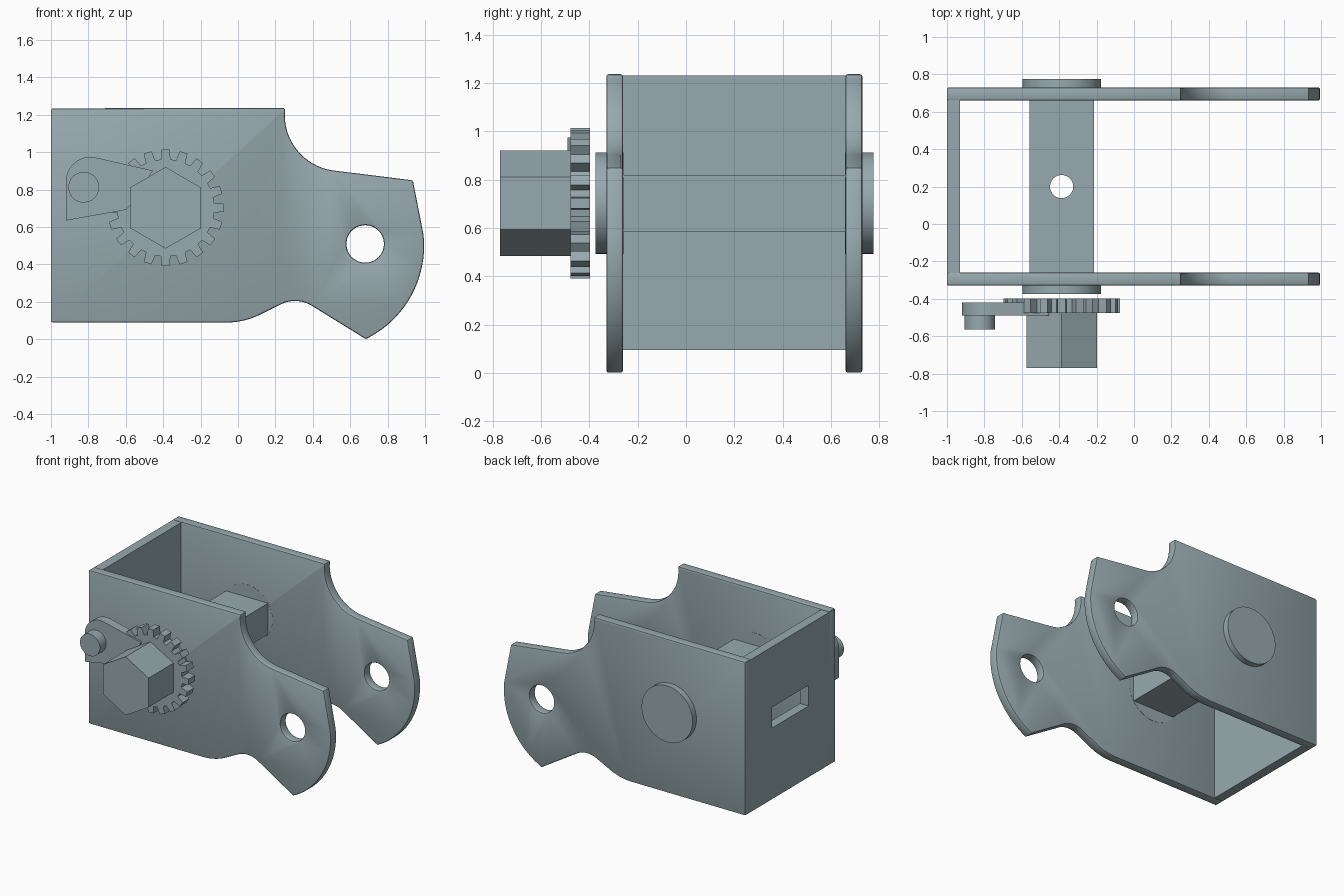
import bpy, bmesh
from math import sin, cos, radians, pi
from mathutils import Matrix

cube = bpy.data.objects.get("Cube")
if cube:
    bpy.data.objects.remove(cube, do_unlink=True)

steel = bpy.data.materials.new("grey_blue_steel")
steel.use_nodes = True
colour = (0.31, 0.40, 0.425, 1)
steel.diffuse_color = colour
steel.node_tree.nodes["Principled BSDF"].inputs["Base Color"].default_value = colour


def arc(cx, cz, r, start, end, n):
    """Points along an arc, angles in degrees."""
    angles = [radians(start + (end - start) * i / n) for i in range(n + 1)]
    return [(cx + r * cos(a), cz + r * sin(a)) for a in angles]


def circle(cx, cz, r, n=64, turn=0):
    return arc(cx, cz, r, turn, turn + 360, n)[:-1]


def rect(x0, x1, z0, z1):
    return [(x0, z0), (x1, z0), (x1, z1), (x0, z1)]


def prism(name, outline, y0, y1):
    """Extrude an x-z outline from y0 to y1."""
    bm = bmesh.new()
    face = bm.faces.new([bm.verts.new((x, y0, z)) for x, z in outline])
    out = bmesh.ops.extrude_face_region(bm, geom=[face])
    moved = [v for v in out["geom"] if isinstance(v, bmesh.types.BMVert)]
    bmesh.ops.translate(bm, verts=moved, vec=(0, y1 - y0, 0))
    bmesh.ops.recalc_face_normals(bm, faces=bm.faces)
    mesh = bpy.data.meshes.new(name)
    bm.to_mesh(mesh)
    bm.free()
    mesh.materials.append(steel)
    obj = bpy.data.objects.new(name, mesh)
    bpy.context.collection.objects.link(obj)
    return obj


def cut(obj, cutter):
    mod = obj.modifiers.new("cut", 'BOOLEAN')
    mod.operation = 'DIFFERENCE'
    mod.solver = 'EXACT'
    mod.object = cutter
    bpy.context.view_layer.objects.active = obj
    bpy.ops.object.modifier_apply(modifier=mod.name)
    bpy.data.objects.remove(cutter, do_unlink=True)


def smooth(obj):
    bpy.ops.object.select_all(action='DESELECT')
    obj.select_set(True)
    bpy.context.view_layer.objects.active = obj
    bpy.ops.object.shade_smooth_by_angle(angle=radians(25))


def soften(obj, width):
    mod = obj.modifiers.new("soft_edges", 'BEVEL')
    mod.width = width
    mod.segments = 2
    mod.limit_method = 'ANGLE'
    mod.angle_limit = radians(60)
    bpy.context.view_layer.objects.active = obj
    bpy.ops.object.modifier_apply(modifier=mod.name)


# Side plates with scooped edges and a pivot hole
plate_outline = (
    [(-1, 0.09), (-1, 1.235)]
    + arc(0.55, 1.2, 0.3, 173, 263, 20)
    + [(0.935, 0.85)]
    + arc(0.44, 0.5, 0.555, 6, -64, 20)
    + arc(0.305, 0.035, 0.17, 57, 115, 14)
    + arc(-0.06, 0.49, 0.4, -65, -90, 10)
)
for name, y0, y1 in (("front_plate", -0.33, -0.26), ("back_plate", 0.66, 0.73)):
    plate = prism(name, plate_outline, y0, y1)
    cut(plate, prism("pivot_cutter", circle(0.68, 0.51, 0.1), y0 - 0.1, y1 + 0.1))
    soften(plate, 0.01)
    smooth(plate)

# End wall with a slot
wall = prism("end_wall", rect(-1, -0.93, 0.095, 1.23), -0.325, 0.725)
cut(wall, prism("slot_cutter", rect(-1.1, -0.8, 0.625, 0.78), -0.015, 0.415))

# Spool bar with a vertical hole, and its round journals
AX, AZ = -0.387, 0.703
bar = prism("spool_bar", rect(AX - 0.173, AX + 0.173, AZ - 0.117, AZ + 0.117), -0.27, 0.67)
drill = prism("drill_cutter", circle(0, 0, 0.062, 48), -0.5, 0.5)
drill.data.transform(Matrix.Translation((AX, 0.2, AZ)) @ Matrix.Rotation(pi / 2, 4, 'X'))
cut(bar, drill)
smooth(bar)
for name, y0, y1 in (("front_journal", -0.375, -0.259), ("back_journal", 0.659, 0.775)):
    smooth(prism(name, circle(AX, AZ, 0.21), y0, y1))

# Ratchet gear and hexagonal drive head
TEETH = 20
gear_outline = []
for i in range(TEETH):
    for offset, r in ((-0.32, 0.26), (-0.22, 0.312), (0.22, 0.312), (0.32, 0.26)):
        a = 2 * pi * (i + offset) / TEETH
        gear_outline.append((AX + r * cos(a), AZ + r * sin(a)))
prism("ratchet_gear", gear_outline, -0.477, -0.398)
prism("hex_head", circle(AX, AZ, 0.218, 6, 30), -0.77, -0.399)

# Pawl and its pin
pawl_outline = ([(-0.92, 0.635)] + arc(-0.79, 0.845, 0.13, 180, 78, 20)
                + [(-0.455, 0.902), (-0.575, 0.715), (-0.6, 0.692)])
smooth(prism("pawl", pawl_outline, -0.49, -0.42))
smooth(prism("pawl_pin", circle(-0.825, 0.813, 0.082, 48), -0.565, -0.421))
